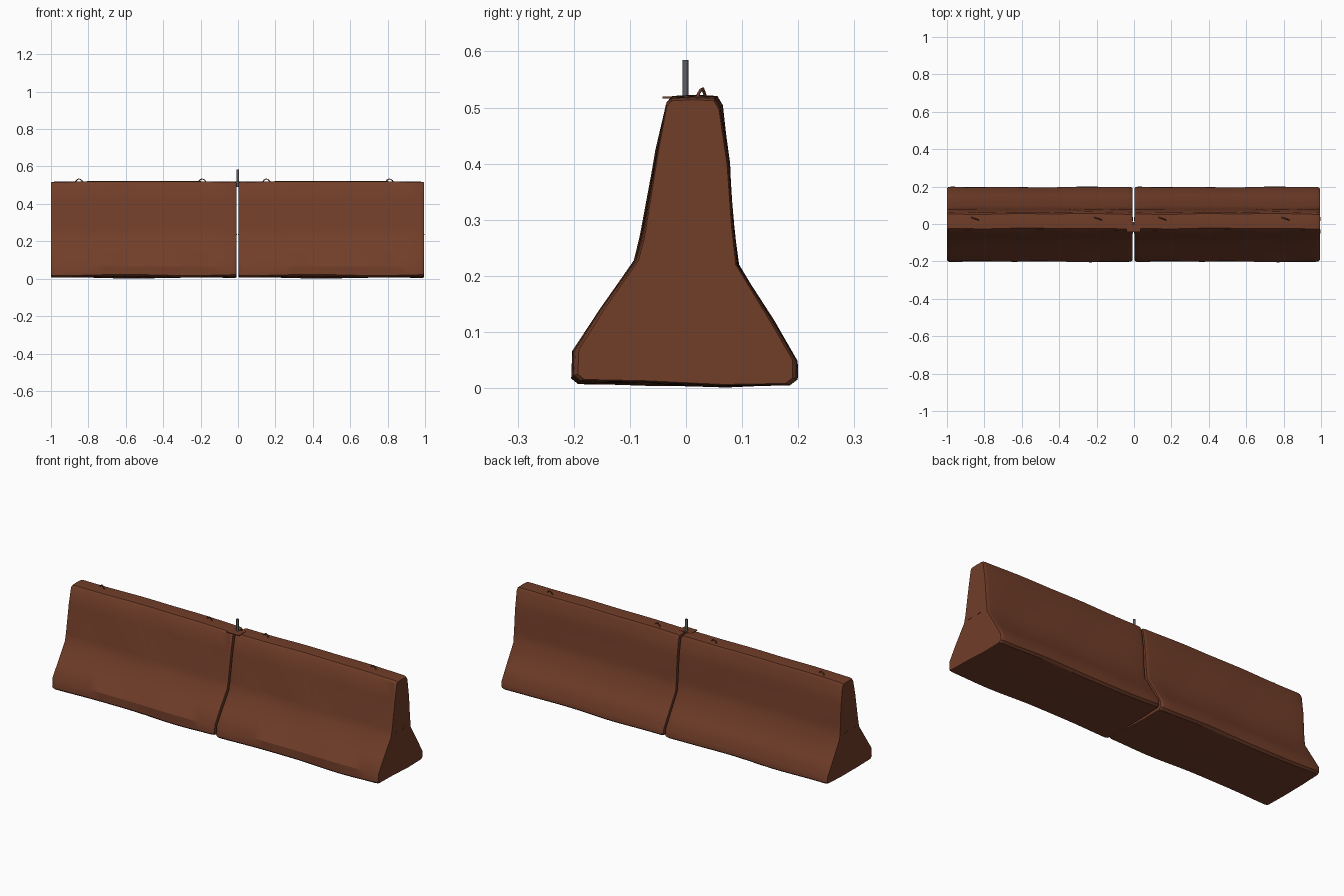
import bpy, bmesh, math

if "Cube" in bpy.data.objects:
    bpy.data.objects.remove(bpy.data.objects["Cube"])


def material(name, rgb):
    m = bpy.data.materials.new(name)
    m.diffuse_color = (*rgb, 1)
    m.use_nodes = True
    m.node_tree.nodes["Principled BSDF"].inputs["Base Color"].default_value = m.diffuse_color
    return m


RUST = material("rust_brown", (0.165, 0.047, 0.022))
STEEL = material("dark_steel", (0.11, 0.115, 0.12))


def finish(bm, name, mat, angle=None):
    bmesh.ops.recalc_face_normals(bm, faces=bm.faces)
    me = bpy.data.meshes.new(name)
    bm.to_mesh(me)
    bm.free()
    me.materials.append(mat)
    ob = bpy.data.objects.new(name, me)
    bpy.context.collection.objects.link(ob)
    if angle:
        bpy.ops.object.select_all(action='DESELECT')
        ob.select_set(True)
        bpy.context.view_layer.objects.active = ob
        bpy.ops.object.shade_smooth_by_angle(angle=math.radians(angle))
    return ob


def box(name, lo, hi, mat):
    bm = bmesh.new()
    bmesh.ops.create_cube(bm, size=1)
    for v in bm.verts:
        v.co = [(a + b) / 2 + c * (b - a) for a, b, c in zip(lo, hi, v.co)]
    return finish(bm, name, mat)


# Cross-section of the barrier (y, z)
PROFILE = [(-0.19, 0.010), (-0.07, 0.007), (0.07, 0.004), (0.185, 0.008),
           (0.198, 0.018), (0.197, 0.048), (0.155, 0.120), (0.092, 0.220),
           (0.083, 0.290), (0.076, 0.400), (0.063, 0.505), (0.054, 0.520),
           (0.015, 0.522), (-0.024, 0.520), (-0.033, 0.510), (-0.052, 0.425),
           (-0.080, 0.270), (-0.090, 0.228), (-0.150, 0.142),
           (-0.200, 0.066), (-0.202, 0.020)]


def barrier(name, x0, x1):
    # Lofted body: pulled-in ends, gently worn faces
    bm = bmesh.new()
    L = x1 - x0
    stations = [(0, 0.955), (0.006, 0.985), (0.02, 1.0)]
    stations += [(0.02 + (L - 0.04) * i / 14, 1.0) for i in range(1, 14)]
    stations += [(L - 0.02, 1.0), (L - 0.006, 0.985), (L, 0.955)]
    rings = []
    for d, s in stations:
        t = d / L
        lift = 0.004 * (math.sin(math.pi * t) - 0.8)
        ring = []
        for y, z in PROFILE:
            wob = 0.003 * math.sin(11 * t + 14 * z + 2) * math.sin(5 * t + 9 * y)
            yy = 0.005 + (y - 0.005) * s + wob
            zz = 0.22 + (z - 0.22) * (1 - (1 - s) * 0.35)
            if z > 0.4:
                zz += lift
            elif z < 0.03:
                zz += 0.003 * math.sin(9 * t + 10 * y)
            ring.append(bm.verts.new((x0 + d, yy, max(zz, 0.0))))
        rings.append(ring)
    n = len(PROFILE)
    for a, b in zip(rings, rings[1:]):
        for i in range(n):
            j = (i + 1) % n
            bm.faces.new((a[i], a[j], b[j], b[i]))
    bm.faces.new(rings[0])
    bm.faces.new(rings[-1])
    return finish(bm, name, RUST, 30)


def lifting_loop(name, x):
    # Small bent bar on the top face
    cu = bpy.data.curves.new(name, 'CURVE')
    cu.dimensions = '3D'
    cu.bevel_depth = 0.003
    cu.bevel_resolution = 1
    cu.use_fill_caps = True
    pts = [(-0.022, 0.036, 0.515), (-0.012, 0.032, 0.528), (-0.003, 0.030, 0.533),
           (0.008, 0.026, 0.531), (0.016, 0.022, 0.524), (0.022, 0.019, 0.514)]
    sp = cu.splines.new('POLY')
    sp.points.add(len(pts) - 1)
    for p, (px, py, pz) in zip(sp.points, pts):
        p.co = (x + px, py, pz, 1)
    ob = bpy.data.objects.new(name, cu)
    bpy.context.collection.objects.link(ob)
    cu.materials.append(RUST)
    bpy.ops.object.select_all(action='DESELECT')
    ob.select_set(True)
    bpy.context.view_layer.objects.active = ob
    bpy.ops.object.convert(target='MESH')


# Two identical barriers with loops and end connectors
for side, dx in (("left", 0.0), ("right", 1.002)):
    x0, x1 = -0.999 + dx, -0.006 + dx - 0.002
    barrier(side + "_barrier", x0, x1)
    lifting_loop(side + "_lifting_loop_a", -0.85 + dx)
    lifting_loop(side + "_lifting_loop_b", -0.192 + dx)
    for k, y in enumerate((-0.04, 0.027)):
        for e, x in (("start", x0), ("end", x1)):
            box(f"{side}_{e}_connector_{k}", (x - 0.002, y - 0.011, 0.235),
                (x + 0.002, y + 0.011, 0.239), RUST)

# Joint plate and steel pin
box("joint_plate", (-0.04, -0.042, 0.516), (0.036, 0.012, 0.520), RUST)
bm = bmesh.new()
bmesh.ops.create_cone(bm, cap_ends=True, segments=12, radius1=0.0055,
                      radius2=0.0055, depth=0.095)
for v in bm.verts:
    v.co.x = v.co.x * 1.3 - 0.002
    v.co.y -= 0.001
    v.co.z += 0.5375
finish(bm, "joint_pin", STEEL, 40)
